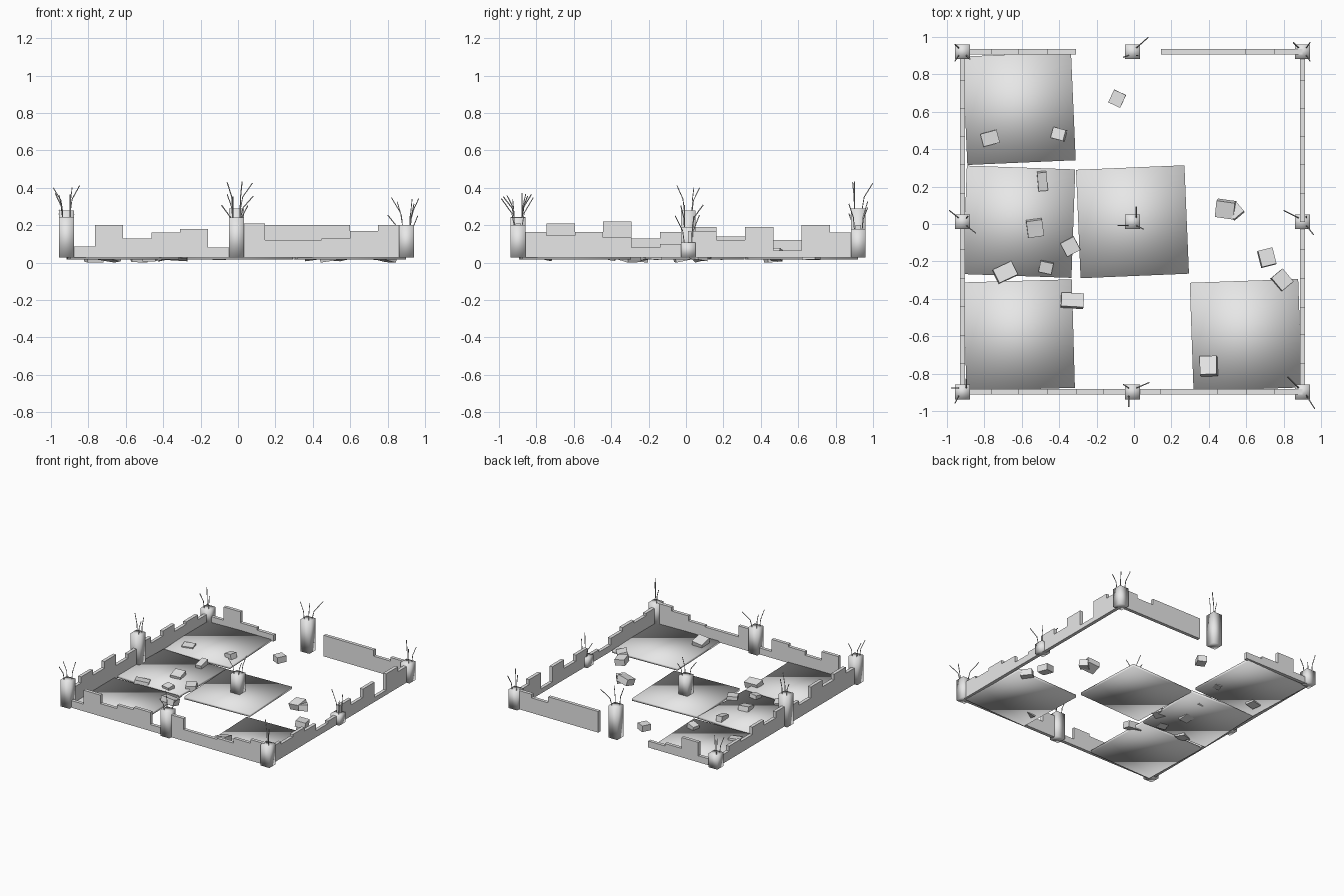
import bpy, bmesh, math, random
from mathutils import Matrix, Vector, Euler

random.seed(4)
if "Cube" in bpy.data.objects:
    bpy.data.objects.remove(bpy.data.objects["Cube"])

CENTER = Vector((-0.008, 0.012, 0))
HALF = 0.909
STEP = HALF / 6
BASE = 0.027

concrete = bpy.data.materials.new("pale_concrete")
concrete.use_nodes = True
concrete.diffuse_color = (0.8, 0.8, 0.8, 1)
concrete.node_tree.nodes["Principled BSDF"].inputs["Base Color"].default_value = concrete.diffuse_color


def add_mesh(name, bm, smooth=False):
    bmesh.ops.recalc_face_normals(bm, faces=bm.faces)
    mesh = bpy.data.meshes.new(name)
    for face in bm.faces:
        face.smooth = smooth
    bm.to_mesh(mesh)
    bm.free()
    mesh.materials.append(concrete)
    obj = bpy.data.objects.new(name, mesh)
    bpy.context.collection.objects.link(obj)
    return obj


def add_box(name, center, size, rotation=(0, 0, 0), smooth=False):
    bm = bmesh.new()
    bmesh.ops.create_cube(bm, size=1, matrix=Matrix.Diagonal((*size, 1)))
    obj = add_mesh(name, bm, smooth)
    obj.location = center
    obj.rotation_euler = rotation
    return obj


# Broken walls: stepped profiles given a thickness, with gaps where height is 0
def add_wall(name, heights, origin, along, thickness=0.027):
    origin, along = Vector(origin) + CENTER, Vector(along)
    side = along.cross(Vector((0, 0, 1))) * thickness
    bm = bmesh.new()
    start = 0
    while start < len(heights):
        if not heights[start]:
            start += 1
            continue
        end = start
        while end < len(heights) and heights[end]:
            end += 1
        outline = [(end * STEP, BASE), (start * STEP, BASE)]
        for i in range(start, end):
            for edge in (i, i + 1):
                point = (edge * STEP, heights[i])
                if i > start and heights[i] == heights[i - 1] and edge == i:
                    continue
                outline.append(point)
        verts = [bm.verts.new(origin + along * d - side / 2 + Vector((0, 0, z)))
                 for d, z in outline]
        face = bm.faces.new(verts)
        result = bmesh.ops.extrude_face_region(bm, geom=[face])
        moved = [v for v in result["geom"] if isinstance(v, bmesh.types.BMVert)]
        bmesh.ops.translate(bm, verts=moved, vec=side)
        start = end
    add_mesh(name, bm)


front = [.085, .2, .13, .16, .18, .08, .21, .12, .12, .13, .17, .2]
back = [.08, .19, .1, .08, 0, 0, 0, .2, .2, .2, .15, .18]
left = [.165, .145, .165, .135, .08, .1, .17, .12, .19, .065, .2, .16]
right = [.16, .21, .165, .22, .13, .165, .19, .14, .18, .12, .14, .1]
add_wall("front_wall", front, (-HALF, -HALF, 0), (1, 0, 0))
add_wall("back_wall", back, (-HALF, HALF, 0), (1, 0, 0))
add_wall("left_wall", left, (HALF, -HALF, 0), (0, 1, 0))
add_wall("right_wall", right, (-HALF, -HALF, 0), (0, 1, 0))


# Bent reinforcing rods sticking out of a pillar
def add_rods(name, base, tips):
    curve = bpy.data.curves.new(name, "CURVE")
    curve.dimensions = "3D"
    curve.bevel_depth = 0.003
    curve.bevel_resolution = 0
    curve.use_fill_caps = True
    for dx, dy in tips:
        foot = Vector((math.copysign(.02, dx), math.copysign(.02, dy), -.01))
        rise = random.uniform(.11, .15)
        bend = foot.lerp(Vector((dx, dy, 0)), .2)
        bend.z = rise * .45
        spline = curve.splines.new("POLY")
        spline.points.add(2)
        for p, co in zip(spline.points, (foot, bend, Vector((dx, dy, rise)))):
            p.co = (*(base + co), 1)
    curve.materials.append(concrete)
    bpy.context.collection.objects.link(bpy.data.objects.new(name, curve))


# Pillars: grid cell, top height and the rod tip offsets
pillars = {
    "front_right": (-1, -1, .245, [(.02, .07), (-.04, -.06), (-.06, .02)]),
    "front_middle": (0, -1, .24, [(.09, .05), (-.02, -.08), (-.05, .04)]),
    "front_left": (1, -1, .2, [(-.08, .08), (.065, -.09), (.03, -.03)]),
    "middle_right": (-1, 0, .28, [(-.07, .06), (.07, -.06), (.03, .03)]),
    "center": (0, 0, .19, [(-.08, -.02), (.06, -.04), (.02, .08)]),
    "middle_left": (1, 0, .107, [(-.1, .06), (.06, -.07), (.02, .03)]),
    "back_right": (-1, 1, .14, [(-.04, .04), (.04, -.04), (-.04, -.05)]),
    "back_middle": (0, 1, .29, [(.085, .078), (-.05, -.03), (.03, -.02)]),
    "back_left": (1, 1, .18, [(-.05, .05), (.04, .05), (.04, -.05)]),
}
for place, (gx, gy, top, tips) in pillars.items():
    spot = CENTER + Vector((gx * HALF, gy * HALF, 0))
    add_box(place + "_pillar", spot + Vector((0, 0, (top + BASE) / 2)),
            (.08, .08, top - BASE), smooth=True)
    add_rods(place + "_rods", spot + Vector((0, 0, top)), tips)

# Floor slabs, each turned slightly
for gx, gy, turn in [(-1, 1, 2.5), (-1, 0, -2), (0, 0, 2.4), (-1, -1, 1.6), (1, -1, 2)]:
    add_box("floor_slab", CENTER + Vector((gx * .606, gy * .606, .028)),
            (.58, .58, .02), (0, 0, math.radians(turn)), smooth=True)

# Loose rubble: place, footprint and turn
rubble = [
    (-.77, .46, .09, .07, 15), (-.4, .48, .07, .06, -15), (-.49, .23, .05, .1, 5),
    (-.53, -.02, .085, .09, 8), (-.47, -.23, .07, .06, -12), (-.34, -.12, .08, .08, 28),
    (-.69, -.26, .11, .08, 25), (-.33, -.41, .12, .075, -3), (-.09, .67, .07, .075, -25),
    (.49, .08, .1, .09, -8), (.54, .07, .07, .07, 40), (.71, -.18, .08, .09, 14),
    (.79, -.3, .08, .09, 40), (.4, -.76, .09, .1, 2),
]
for i, (x, y, sx, sy, turn) in enumerate(rubble):
    tilt = [random.uniform(-.25, .25) for _ in range(2)]
    rotation = Euler((*tilt, math.radians(turn)))
    size = Vector((sx, sy, random.uniform(.045, .06)))
    rows = rotation.to_matrix()
    reach = sum(abs(rows[2][k]) * size[k] for k in range(3)) / 2
    bottom = .014 * (i % 3) / 2
    add_box("rubble_block", (x, y, reach + bottom), size, rotation)
